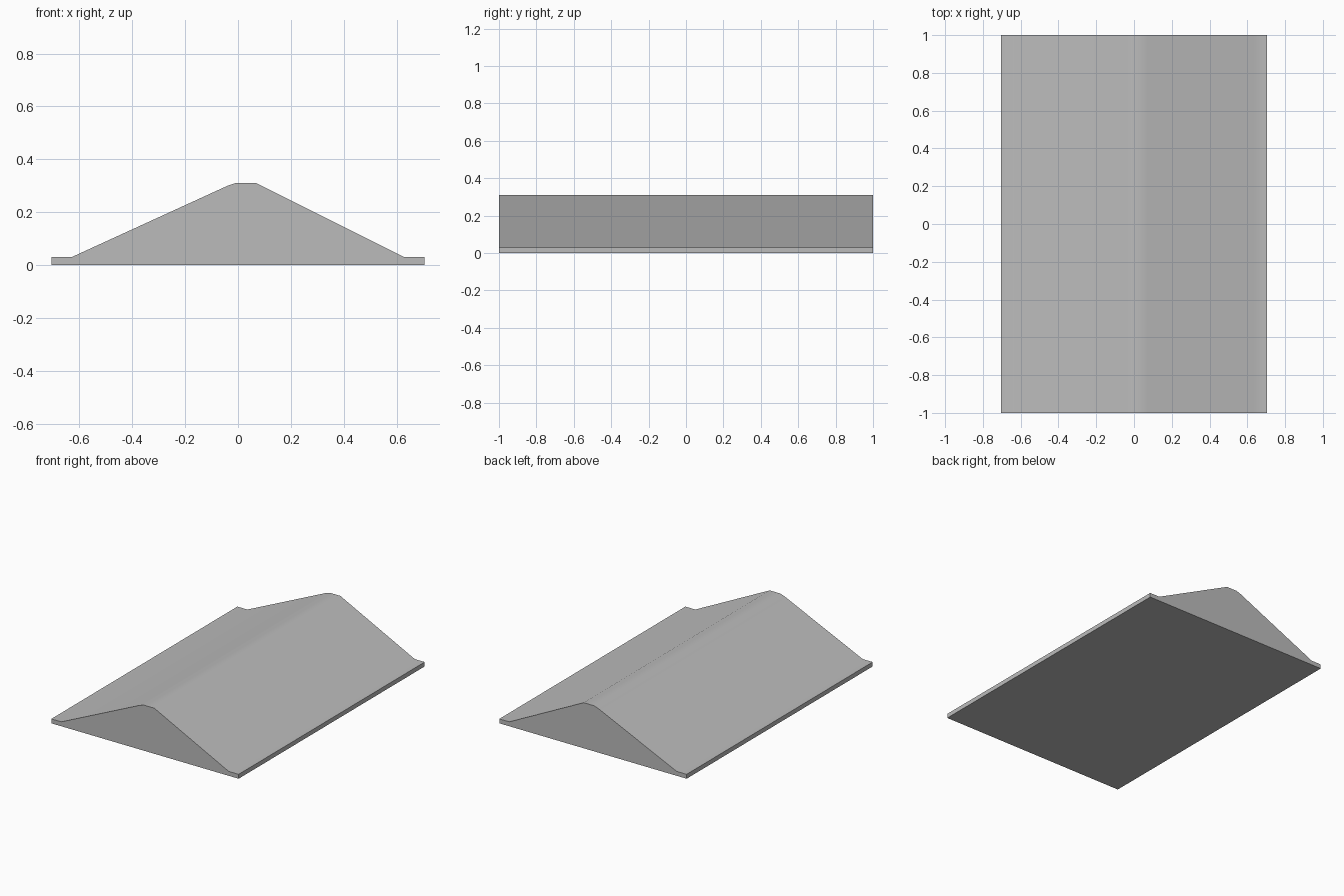
import bpy
import bmesh
import math

cube = bpy.data.objects.get("Cube")
if cube:
    bpy.data.objects.remove(cube, do_unlink=True)

# Single grey material
grey = bpy.data.materials.new("mid_grey")
grey.use_nodes = True
colour = (0.5, 0.5, 0.5, 1.0)
grey.diffuse_color = colour
grey.node_tree.nodes["Principled BSDF"].inputs["Base Color"].default_value = colour

# Ridge cross-section: thin rims, two slopes and a narrow flat crest
LENGTH = 2.0
profile = [
    (-0.705, 0), (0.705, 0), (0.705, 0.03), (0.63, 0.03),
    (0.07, 0.31), (-0.01, 0.31), (-0.04, 0.30),
    (-0.63, 0.03), (-0.705, 0.03),
]

# Extrude the section from front to back
bm = bmesh.new()
section = bm.faces.new([bm.verts.new((x, -LENGTH / 2, z)) for x, z in profile])
extruded = bmesh.ops.extrude_face_region(bm, geom=[section], use_keep_orig=True)
moved = [g for g in extruded["geom"] if isinstance(g, bmesh.types.BMVert)]
bmesh.ops.translate(bm, verts=moved, vec=(0, LENGTH, 0))
bmesh.ops.recalc_face_normals(bm, faces=bm.faces)

mesh = bpy.data.meshes.new("ridge_cap")
bm.to_mesh(mesh)
bm.free()
mesh.materials.append(grey)
ridge = bpy.data.objects.new("ridge_cap", mesh)
bpy.context.collection.objects.link(ridge)

# Soft slope transitions, crisp rims and ends
bpy.ops.object.select_all(action="DESELECT")
ridge.select_set(True)
bpy.context.view_layer.objects.active = ridge
bpy.ops.object.shade_smooth_by_angle(angle=math.radians(35))
